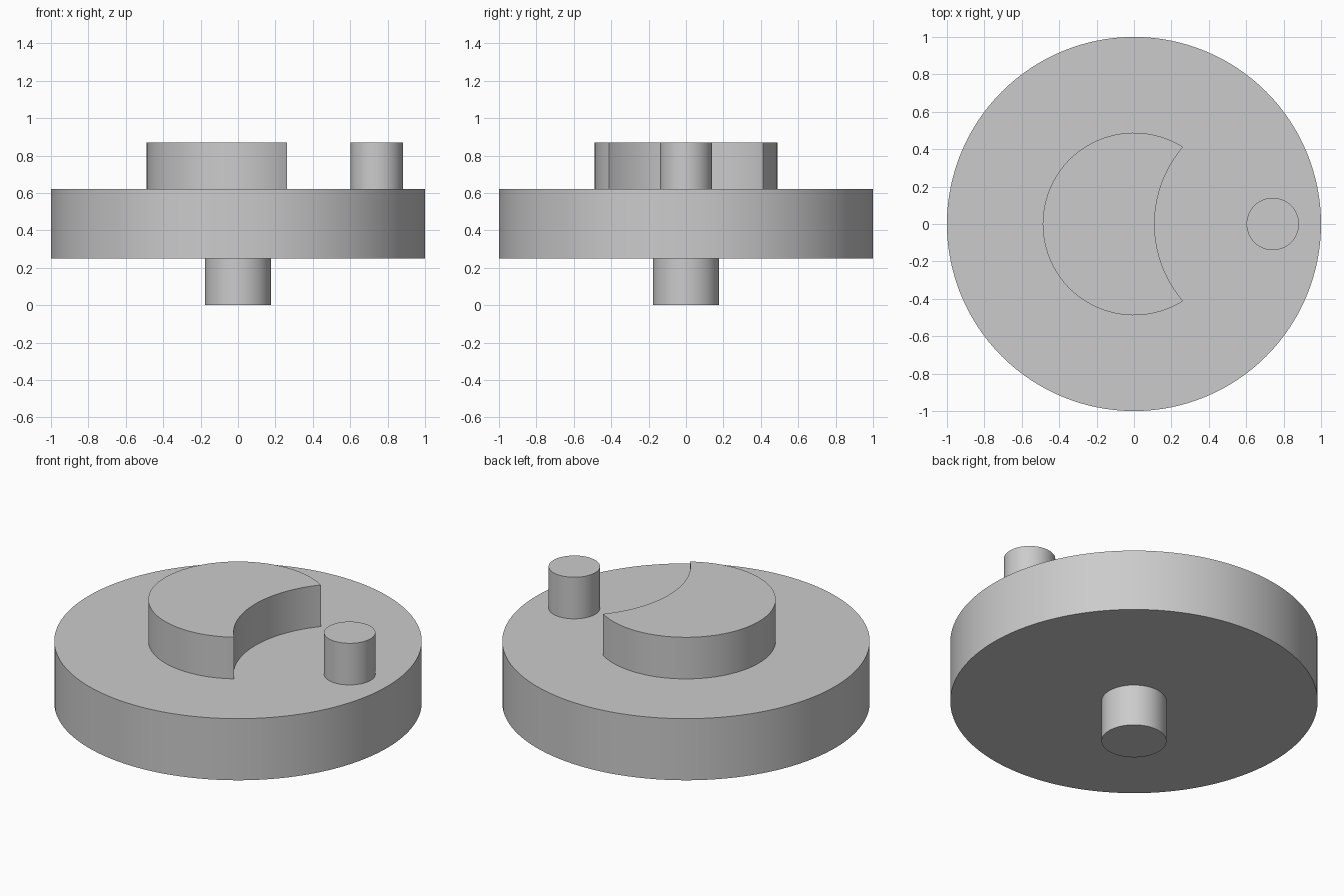
import bpy, bmesh
from math import acos, cos, sin, pi, radians

if "Cube" in bpy.data.objects:
    bpy.data.objects.remove(bpy.data.objects["Cube"])

GREY = (0.6, 0.6, 0.6, 1)
grey = bpy.data.materials.new("plain grey")
grey.use_nodes = True
grey.diffuse_color = GREY
grey.node_tree.nodes["Principled BSDF"].inputs["Base Color"].default_value = GREY


def arc(cx, radius, start, end, steps):
    return [(cx + radius * cos(start + (end - start) * i / steps),
             radius * sin(start + (end - start) * i / steps)) for i in range(steps + 1)]


def prism(name, outline, bottom, top):
    """Extrude a closed outline upward into a solid with smooth walls and sharp rims."""
    bm = bmesh.new()
    base = bm.faces.new([bm.verts.new((x, y, bottom)) for x, y in outline])
    lid = bmesh.ops.extrude_face_region(bm, geom=[base])["geom"]
    bmesh.ops.translate(bm, vec=(0, 0, top - bottom),
                        verts=[v for v in lid if isinstance(v, bmesh.types.BMVert)])
    if not any(f.calc_center_median().z < bottom + 1e-5 for f in bm.faces):
        bm.faces.new([v for v in bm.verts if v.co.z < bottom + 1e-5])
    bmesh.ops.recalc_face_normals(bm, faces=bm.faces)
    mesh = bpy.data.meshes.new(name)
    bm.to_mesh(mesh)
    bm.free()
    mesh.materials.append(grey)
    obj = bpy.data.objects.new(name, mesh)
    bpy.context.collection.objects.link(obj)
    bpy.ops.object.select_all(action="DESELECT")
    obj.select_set(True)
    bpy.context.view_layer.objects.active = obj
    bpy.ops.object.shade_smooth_by_angle(angle=radians(30))


def cylinder(name, cx, radius, bottom, top, sides):
    prism(name, arc(cx, radius, 0, 2 * pi, sides)[:-1], bottom, top)


SHAFT_TOP, DISC_TOP, TOP = 0.25, 0.62, 0.87
PIN_X = 0.742

# Shaft, drive disc and crank pin
cylinder("shaft", 0, 0.177, 0, SHAFT_TOP, 64)
cylinder("drive_disc", 0, 1.0, SHAFT_TOP, DISC_TOP, 128)
cylinder("crank_pin", PIN_X, 0.14, DISC_TOP, TOP, 64)

# Crescent locking hub: a round boss with a circular bite centred on the pin
HUB_R, BITE_R = 0.488, 0.632
horn = acos((HUB_R**2 + PIN_X**2 - BITE_R**2) / (2 * HUB_R * PIN_X))
bite = acos((BITE_R**2 + PIN_X**2 - HUB_R**2) / (2 * BITE_R * PIN_X))
outer = arc(0, HUB_R, horn, 2 * pi - horn, 80)
inner = arc(PIN_X, BITE_R, pi + bite, pi - bite, 32)
prism("locking_crescent", outer + inner[1:-1], DISC_TOP, TOP)
